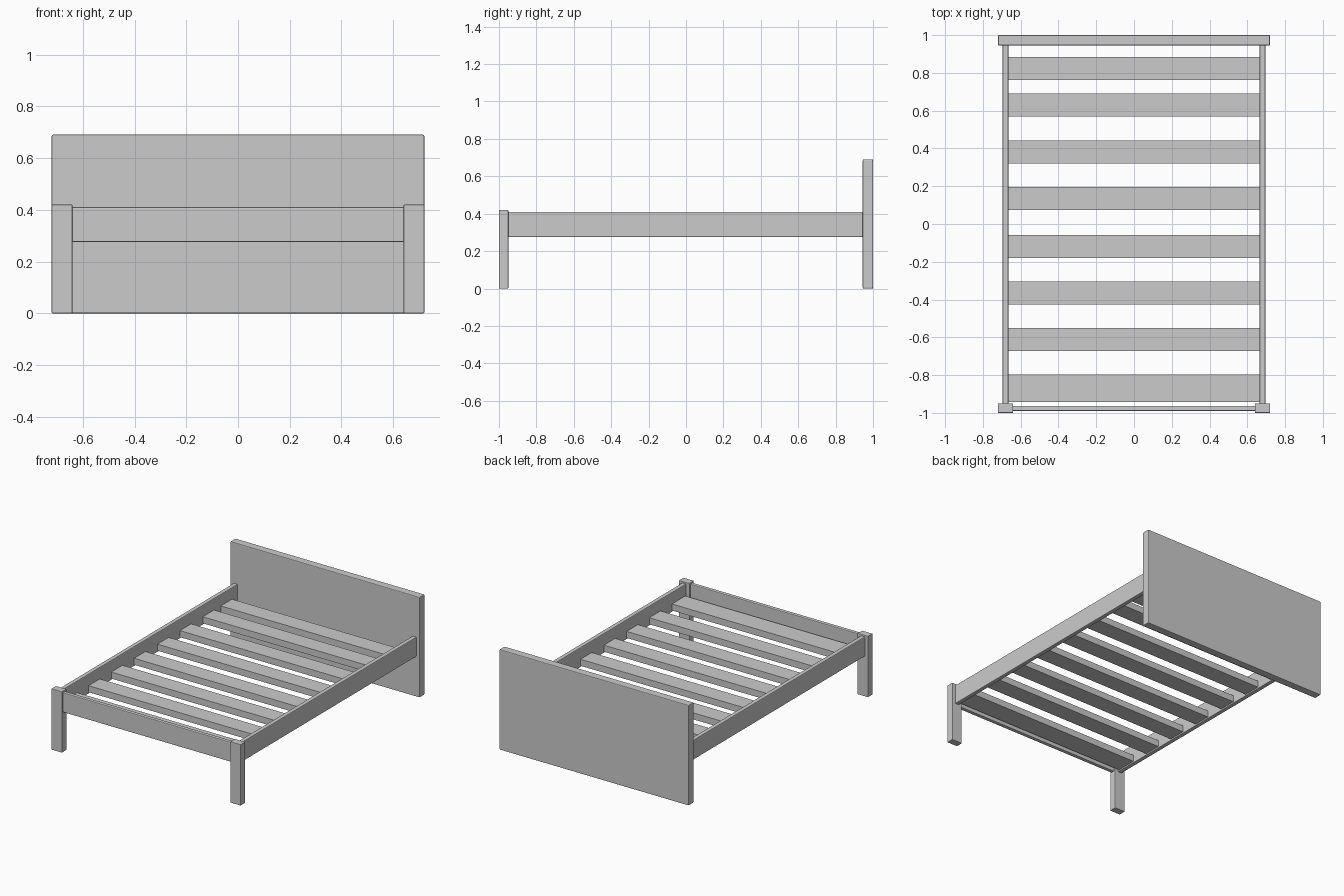
import bpy

if "Cube" in bpy.data.objects:
    bpy.data.objects.remove(bpy.data.objects["Cube"], do_unlink=True)

grey = bpy.data.materials.new("plain grey")
grey.use_nodes = True
colour = (0.6, 0.6, 0.6, 1)
grey.diffuse_color = colour
grey.node_tree.nodes["Principled BSDF"].inputs["Base Color"].default_value = colour


def board(name, x, y, z, bevel=0.005):
    """Box between (min, max) pairs on each axis, with softened edges."""
    spans = (x, y, z)
    bpy.ops.mesh.primitive_cube_add(size=1, location=[(a + b) / 2 for a, b in spans])
    ob = bpy.context.object
    ob.name = name
    ob.scale = [b - a for a, b in spans]
    bpy.ops.object.transform_apply(location=False, rotation=False, scale=True)
    ob.data.materials.append(grey)
    if bevel:
        mod = ob.modifiers.new("soft edges", "BEVEL")
        mod.width = bevel
        mod.segments = 2
    return ob


rail_z = (0.275, 0.41)

# Headboard, reaching the floor
board("headboard", (-0.72, 0.72), (0.945, 1.0), (0, 0.69))

# Front legs and side rails, one of each per side
for side, s in (("left", 1), ("right", -1)):
    board("front_leg_" + side, sorted((s * 0.64, s * 0.72)), (-1.0, -0.95), (0, 0.42), 0.003)
    board("side_rail_" + side, sorted((s * 0.665, s * 0.695)), (-0.955, 0.95), rail_z)

# Foot rail between the front legs
board("foot_rail", (-0.645, 0.645), (-0.99, -0.963), rail_z)

# Slats resting between the side rails
slat_centres = (-0.87, -0.612, -0.366, -0.118, 0.136, 0.38, 0.629, 0.824)
for i, y in enumerate(slat_centres):
    half = 0.072 if i == 0 else 0.061
    board(f"slat_{i + 1}", (-0.668, 0.668), (y - half, y + half), (0.285, 0.33), 0)
